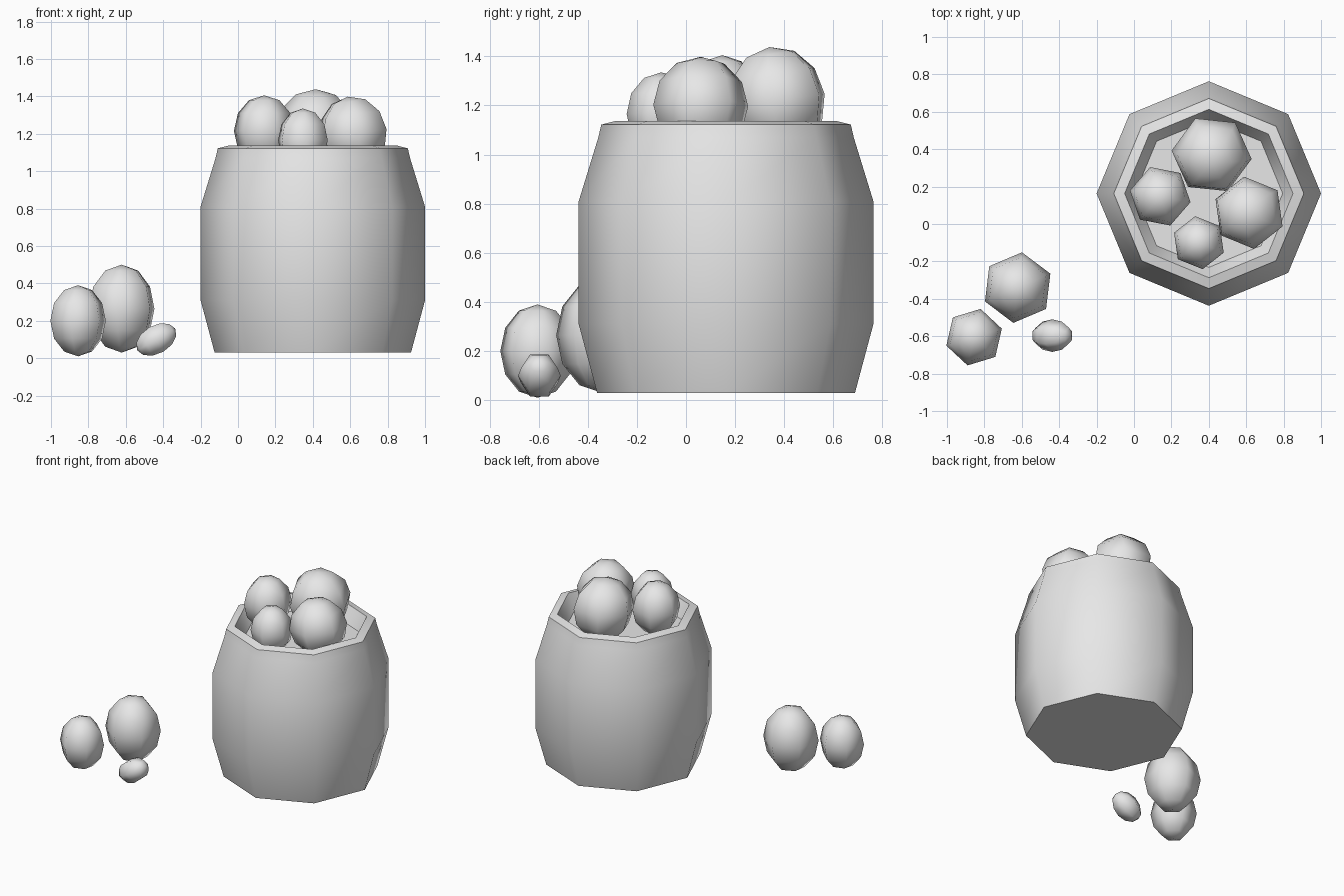
import bpy
import bmesh
from math import cos, sin, pi, radians

cube = bpy.data.objects.get("Cube")
if cube:
    bpy.data.objects.remove(cube, do_unlink=True)

grey = bpy.data.materials.new("plain_grey")
grey.use_nodes = True
colour = (0.8, 0.8, 0.8, 1)
grey.diffuse_color = colour
grey.node_tree.nodes["Principled BSDF"].inputs["Base Color"].default_value = colour


def finish(bm, name, location, rotation, angle):
    bmesh.ops.recalc_face_normals(bm, faces=bm.faces)
    mesh = bpy.data.meshes.new(name)
    bm.to_mesh(mesh)
    bm.free()
    mesh.materials.append(grey)
    obj = bpy.data.objects.new(name, mesh)
    obj.location = location
    obj.rotation_euler = rotation
    bpy.context.collection.objects.link(obj)
    bpy.ops.object.select_all(action="DESELECT")
    obj.select_set(True)
    bpy.context.view_layer.objects.active = obj
    bpy.ops.object.shade_smooth_by_angle(angle=radians(angle))
    return obj


def lathe(name, profile, sides, location):
    """Turn a (radius, height) profile and cap both ends."""
    bm = bmesh.new()
    rings = [[bm.verts.new((r * cos(2 * pi * i / sides), r * sin(2 * pi * i / sides), z))
              for i in range(sides)] for r, z in profile]
    for low, high in zip(rings, rings[1:]):
        for i in range(sides):
            j = (i + 1) % sides
            bm.faces.new((low[i], low[j], high[j], high[i]))
    bm.faces.new(rings[0])
    bm.faces.new(rings[-1])
    return finish(bm, name, location, (0, 0, 0), 48)


def egg(name, location, radius, half_height, turn, tilt=(0, 0)):
    """Six-sided rounded lump, spun about its own axis and then tilted."""
    bm = bmesh.new()
    bmesh.ops.create_uvsphere(bm, u_segments=6, v_segments=6, radius=1)
    for v in bm.verts:
        x, y, z = v.co
        c, s = cos(radians(turn)), sin(radians(turn))
        v.co = (radius * (c * x - s * y), radius * (s * x + c * y), half_height * z)
    return finish(bm, name, location, (radians(tilt[0]), radians(tilt[1]), 0), 75)


# Barrel: bulging outside, narrow rim, shallow recess inside
lathe("barrel", [(0.525, 0.03), (0.6, 0.31), (0.6, 0.81), (0.52, 1.07), (0.508, 1.122),
                 (0.45, 1.137), (0.395, 1.03)], 8, (0.4, 0.163, 0))

# Lumps heaped in the barrel
egg("heap_left", (0.14, 0.148, 1.215), 0.165, 0.19, 19)
egg("heap_back", (0.415, 0.37, 1.22), 0.215, 0.22, 24, (8, 0))
egg("heap_right", (0.615, 0.06, 1.2), 0.195, 0.2, 8, (0, -8))
egg("heap_front", (0.347, -0.1, 1.165), 0.143, 0.17, 8)

# Lumps lying on the ground
egg("ground_large", (-0.622, -0.34, 0.265), 0.19, 0.235, 53)
egg("ground_medium", (-0.855, -0.605, 0.2), 0.155, 0.19, 47)
egg("ground_small", (-0.437, -0.597, 0.1), 0.087, 0.117, 0, (0, 60))
